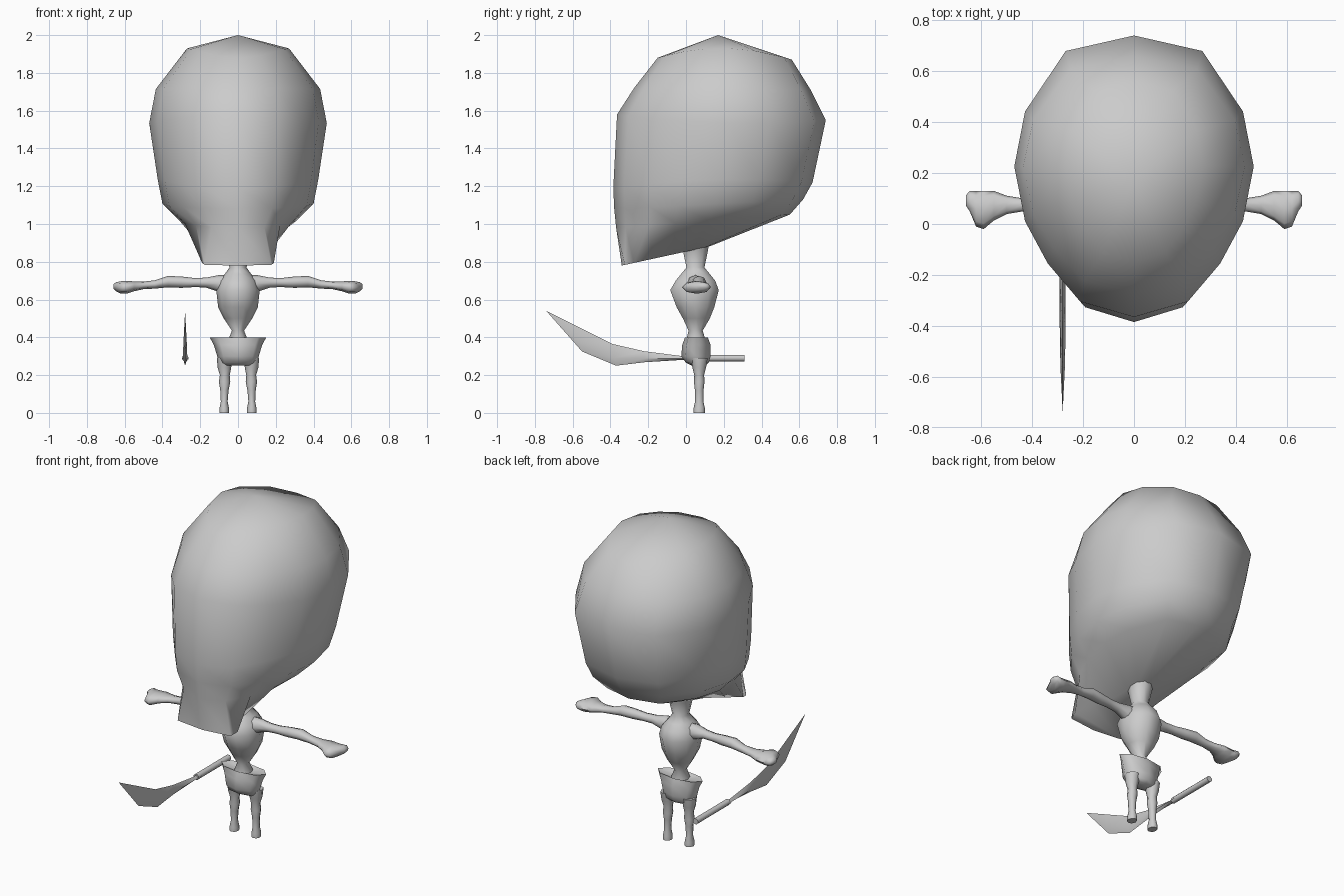
import bpy, bmesh, math

if "Cube" in bpy.data.objects:
    bpy.data.objects.remove(bpy.data.objects["Cube"])

grey = bpy.data.materials.new("plain grey")
grey.diffuse_color = (0.6, 0.6, 0.6, 1)
grey.use_nodes = True
grey.node_tree.nodes["Principled BSDF"].inputs["Base Color"].default_value = grey.diffuse_color


def loft(name, rings, smooth=80):
    """Skin a list of point rings; a one-point ring closes to a tip."""
    bm = bmesh.new()
    rows = [[bm.verts.new(p) for p in ring] for ring in rings]
    for a, b in zip(rows, rows[1:]):
        n = max(len(a), len(b))
        for i in range(n):
            j = (i + 1) % n
            if len(a) == 1:
                bm.faces.new((a[0], b[i], b[j]))
            elif len(b) == 1:
                bm.faces.new((a[i], a[j], b[0]))
            else:
                bm.faces.new((a[i], a[j], b[j], b[i]))
    for row in (rows[0], rows[-1]):
        if len(row) > 2:
            bm.faces.new(row)
    bmesh.ops.recalc_face_normals(bm, faces=bm.faces)
    me = bpy.data.meshes.new(name)
    bm.to_mesh(me)
    bm.free()
    me.materials.append(grey)
    ob = bpy.data.objects.new(name, me)
    bpy.context.collection.objects.link(ob)
    bpy.ops.object.select_all(action='DESELECT')
    ob.select_set(True)
    bpy.context.view_layer.objects.active = ob
    bpy.ops.object.shade_smooth_by_angle(angle=math.radians(smooth))
    return ob


def circle(n, turn=0.0):
    return [(math.cos(2 * math.pi * i / n + turn), math.sin(2 * math.pi * i / n + turn))
            for i in range(n)]


# Head: tilted rings from crown to chin, narrow towards the face
SKULL = [(0, -1), (.45, -.89), (.72, -.62), (.91, -.32), (1, .07), (.91, .46), (.57, .89), (0, 1)]
CHIN = [(0, -1), (.93, -.93), (1, -.72), (.72, -.3), (.42, .2), (.36, .6), (.26, .9), (0, 1)]


def head_ring(front, back, w, bulge=0.0, half=SKULL):
    full = half + [(-x, t) for x, t in half[-2:0:-1]]
    pts = []
    for x, t in full:
        k = (t + 1) / 2
        pts.append((x * w, front[0] + (back[0] - front[0]) * k,
                    front[1] + (back[1] - front[1]) * k + bulge * (1 - t * t)))
    return pts


loft("head", [
    [(0, .17, 2.0)],
    head_ring((-.15, 1.88), (.56, 1.87), .27, .055),
    head_ring((-.275, 1.72), (.66, 1.71), .435),
    head_ring((-.365, 1.58), (.74, 1.55), .47, -.03),
    head_ring((-.385, 1.19), (.67, 1.22), .425, .03),
    head_ring((-.38, 1.08), (.62, 1.13), .40),
    head_ring((-.37, .98), (.55, 1.05), .31),
    head_ring((-.34, .78), (.12, .88), .19, 0, CHIN),
])

# Neck and torso: z, half width, front y, back y
def upright(rows, n=10, cx=0.0):
    return [[(cx + w * c, (f + b) / 2 + (b - f) / 2 * s, z) for c, s in circle(n)]
            for z, w, f, b in rows]


loft("neck_and_torso", upright([
    (.93, .08, -.03, .13), (.86, .065, -.02, .12), (.77, .045, .00, .10),
    (.735, .07, -.03, .13), (.70, .10, -.06, .16), (.65, .115, -.09, .18),
    (.56, .105, -.055, .155), (.50, .075, -.02, .13), (.435, .032, .012, .09),
    (.39, .05, .00, .105), (.34, .05, .00, .10)]))

# Pelvis: flared hip points over a rounded base
loft("pelvis", upright([
    (.385, .05, .0, .11), (.40, .15, -.005, .115), (.36, .128, -.02, .13),
    (.30, .11, -.025, .13), (.265, .10, .0, .12), (.25, .085, .03, .10)], 8))

for side, label in ((1, "left"), (-1, "right")):
    # Legs: height, centre x, half width, half depth
    leg = [(.29, .072, .04, .045), (.24, .072, .036, .036), (.20, .07, .026, .026),
           (.165, .071, .03, .028), (.12, .072, .022, .023), (.06, .073, .018, .022),
           (.025, .073, .025, .03), (.0, .073, .026, .03)]
    loft(label + "_leg", [[(side * (cx + w * c), .07 + d * s, z) for c, s in circle(8)]
                          for z, cx, w, d in leg])
    # Arms and hands: x, centre y, centre z, half depth, half height
    arm = [(.05, .05, .67, .05, .06), (.10, .05, .685, .042, .045), (.17, .055, .69, .03, .026),
           (.23, .06, .69, .028, .024), (.30, .065, .692, .032, .03), (.37, .07, .695, .036, .03),
           (.44, .075, .68, .026, .022), (.50, .075, .675, .036, .02), (.55, .072, .67, .058, .026),
           (.59, .055, .665, .075, .034), (.62, .06, .664, .07, .033), (.645, .09, .668, .04, .024),
           (.66, .092, .67, .02, .012)]
    loft(label + "_arm", [[(side * x, cy + d * c, cz + h * s) for c, s in circle(8)]
                          for x, cy, cz, d, h in arm])

# Sword: round grip and a thin upswept blade
SX = -.28
loft("sword_grip", [[(SX + .018 * c, y, .29 + .018 * s) for c, s in circle(8, math.pi / 8)]
                    for y in (.31, .0)], 50)
blade = [(.03, .30, .03, .28, .018), (-.03, .302, -.03, .28, .014), (-.22, .326, -.22, .268, .012),
         (-.39, .365, -.37, .25, .012), (-.57, .455, -.55, .325, .009)]
rings = []
for yt, zt, yb, zb, w in blade:
    ym, zm = yt * .35 + yb * .65, zt * .35 + zb * .65
    rings.append([(SX, yt, zt), (SX + w, ym, zm), (SX, yb, zb), (SX - w, ym, zm)])
rings.append([(SX, -.74, .54)])
loft("sword_blade", rings, 60)
